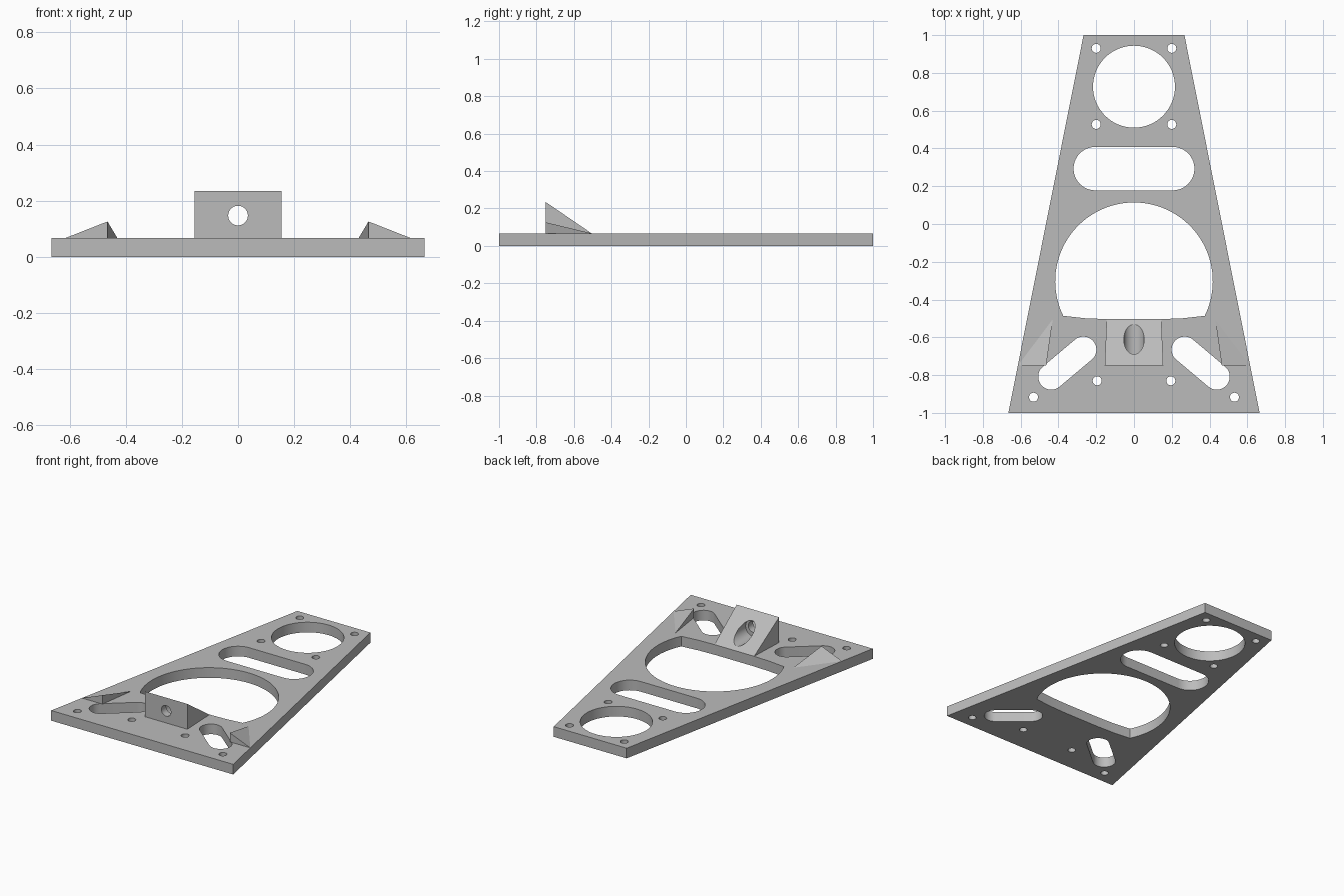
import bpy, bmesh
from math import cos, sin, pi, atan2
from mathutils import Matrix

cube = bpy.data.objects.get("Cube")
if cube:
    bpy.data.objects.remove(cube)

T = 0.067          # plate thickness
BACK = -0.505      # rear end of the raised wedges
FRONT = -0.75      # front face of the raised wedges

grey = bpy.data.materials.new("plain grey")
grey.use_nodes = True
colour = (0.5, 0.5, 0.5, 1)
grey.diffuse_color = colour
grey.node_tree.nodes["Principled BSDF"].inputs["Base Color"].default_value = colour


def add_object(name, mesh):
    ob = bpy.data.objects.new(name, mesh)
    bpy.context.collection.objects.link(ob)
    mesh.materials.clear()
    mesh.materials.append(grey)
    return ob


def smooth(ob):
    bpy.ops.object.select_all(action='DESELECT')
    ob.select_set(True)
    bpy.context.view_layer.objects.active = ob
    bpy.ops.object.shade_smooth_by_angle(angle=pi / 6)


def hull(name, points):
    """Convex solid around a handful of corners."""
    bm = bmesh.new()
    for p in points:
        bm.verts.new(p)
    bmesh.ops.convex_hull(bm, input=bm.verts[:])
    bmesh.ops.dissolve_limit(bm, angle_limit=0.01, verts=bm.verts[:], edges=bm.edges[:])
    bmesh.ops.recalc_face_normals(bm, faces=bm.faces[:])
    mesh = bpy.data.meshes.new(name)
    bm.to_mesh(mesh)
    bm.free()
    return add_object(name, mesh)


def arc(x, y, r, start, end, n):
    return [(x + r * cos(start + (end - start) * i / n),
             y + r * sin(start + (end - start) * i / n)) for i in range(n + 1)]


def circle(x, y, r, n):
    return arc(x, y, r, 0, 2 * pi, n)[:-1]


def slot(a, b, r):
    """Round-ended slot between two centres."""
    t = atan2(b[1] - a[1], b[0] - a[0])
    return arc(*a, r, t + pi / 2, t + 3 * pi / 2, 20) + arc(*b, r, t - pi / 2, t + pi / 2, 20)


# Plate outline and all its openings
outlines = [
    [(-0.665, -1), (0.665, -1), (0.267, 1), (-0.267, 1)],
    circle(0, 0.727, 0.217, 64),
    slot((-0.205, 0.293), (0.205, 0.293), 0.115),
    # large round opening closed by a shallow front edge
    arc(0, -0.303, 0.417, -0.455, pi + 0.455, 64)
    + [(-0.26, -0.499), (-0.13, -0.504), (0.13, -0.504), (0.26, -0.499)],
]
for s in (-1, 1):
    outlines.append(slot((s * 0.268, -0.665), (s * 0.438, -0.808), 0.069))
    for x, y in ((0.2, 0.93), (0.2, 0.527), (0.195, -0.83), (0.532, -0.917)):
        outlines.append(circle(s * x, y, 0.024, 24))

# Plate as a filled, extruded flat curve turned into a mesh
curve = bpy.data.curves.new("plate_outline", 'CURVE')
curve.dimensions = '2D'
curve.fill_mode = 'BOTH'
curve.extrude = T / 2
for pts in outlines:
    sp = curve.splines.new('POLY')
    sp.points.add(len(pts) - 1)
    for p, (x, y) in zip(sp.points, pts):
        p.co = (x, y, 0, 1)
    sp.use_cyclic_u = True
helper = bpy.data.objects.new("plate_outline", curve)
bpy.context.collection.objects.link(helper)
deps = bpy.context.evaluated_depsgraph_get()
mesh = bpy.data.meshes.new_from_object(helper.evaluated_get(deps))
bpy.data.objects.remove(helper)
bm = bmesh.new()
bm.from_mesh(mesh)
bmesh.ops.remove_doubles(bm, verts=bm.verts[:], dist=0.0001)
bmesh.ops.translate(bm, verts=bm.verts[:], vec=(0, 0, T / 2))
bmesh.ops.recalc_face_normals(bm, faces=bm.faces[:])
bm.to_mesh(mesh)
bm.free()
smooth(add_object("base_plate", mesh))

# Central wedge block
block = hull("centre_block", [(s * x, y, z) for s in (-1, 1) for x, y, z in (
    (0.155, FRONT, T), (0.155, FRONT, 0.234), (0.145, BACK, T))])


def bore(name, r, z, y0, y1):
    """Cut a round bore along y through the centre block."""
    bm = bmesh.new()
    bmesh.ops.create_cone(bm, cap_ends=True, segments=40, radius1=r, radius2=r, depth=y1 - y0,
                          matrix=Matrix.Translation((0, (y0 + y1) / 2, z)) @ Matrix.Rotation(pi / 2, 4, 'X'))
    mesh = bpy.data.meshes.new(name)
    bm.to_mesh(mesh)
    bm.free()
    cutter = add_object(name, mesh)
    cutter.hide_render = True
    mod = block.modifiers.new(name, 'BOOLEAN')
    mod.operation = 'DIFFERENCE'
    mod.solver = 'EXACT'
    mod.object = cutter
    bpy.context.view_layer.objects.active = block
    bpy.ops.object.modifier_apply(modifier=name)
    bpy.data.objects.remove(cutter)


bore("screw_bore", 0.035, 0.147, -0.9, -0.4)
bore("counterbore", 0.054, 0.139, -0.7, -0.4)
smooth(block)

# Small side gussets
for side, s in (("left", 1), ("right", -1)):
    hull(side + "_gusset", [(s * 0.465, FRONT, T), (s * 0.615, FRONT, T),
                            (s * 0.465, FRONT, 0.126), (s * 0.43, BACK, T)])
